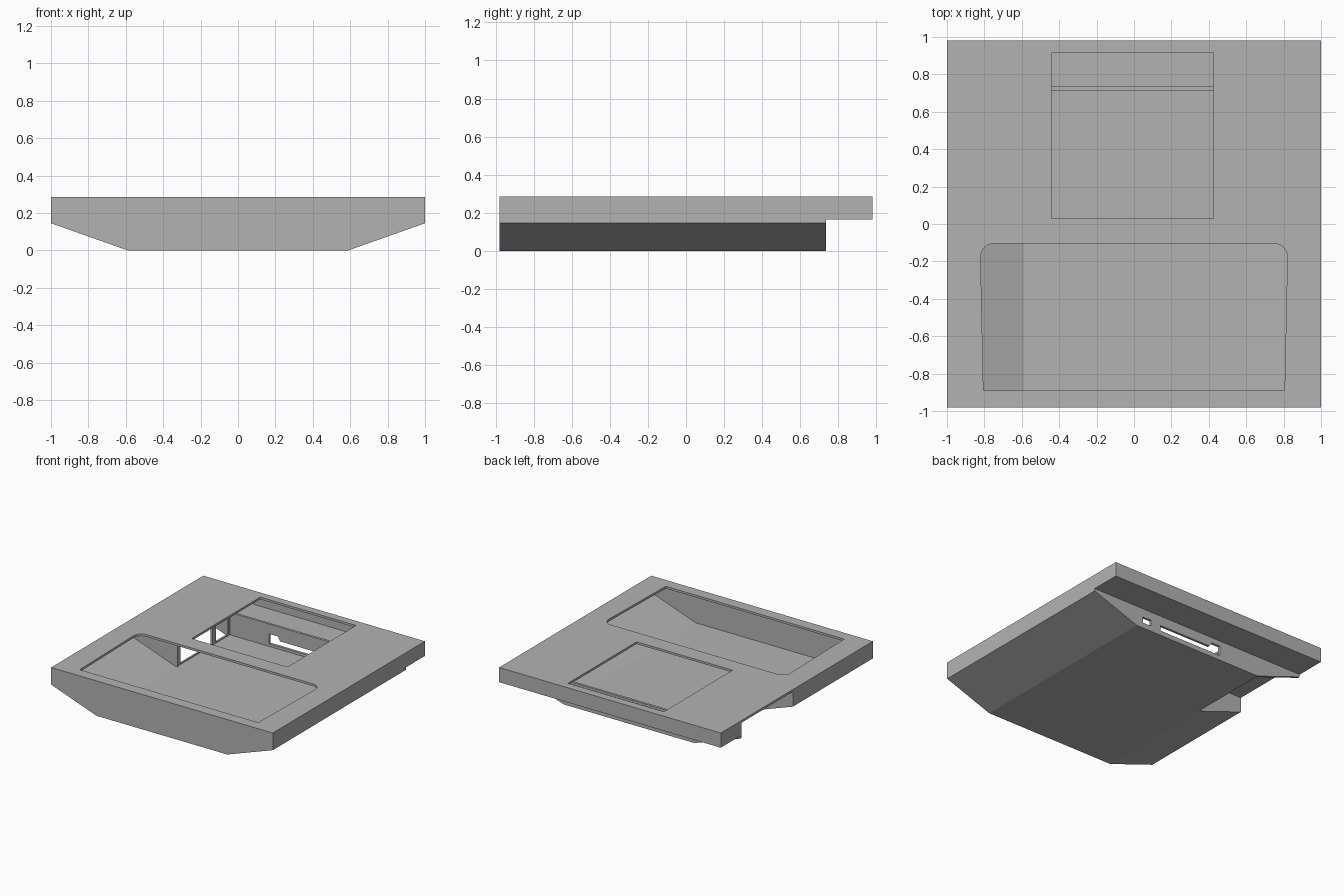
import bpy
import bmesh
from math import sin, cos, pi

cube = bpy.data.objects.get("Cube")
if cube:
    bpy.data.objects.remove(cube, do_unlink=True)

grey = bpy.data.materials.new("plain_grey")
grey.use_nodes = True
colour = (0.45, 0.45, 0.45, 1)
grey.diffuse_color = colour
grey.node_tree.nodes["Principled BSDF"].inputs["Base Color"].default_value = colour

TOP, SKIN = 0.285, 0.018
BACK, BAY = 0.735, 0.05          # rear of the hull, front of the side bay
UNDER = TOP - SKIN


def prism(name, outline, low, high, axis="Y"):
    """Extrude an outline: x,z points along Y, or x,y points along Z."""
    bm = bmesh.new()
    pts = [(a, low, b) if axis == "Y" else (a, b, low) for a, b in outline]
    face = bm.faces.new([bm.verts.new(p) for p in pts])
    new = bmesh.ops.extrude_face_region(bm, geom=[face])["geom"]
    move = (0, high - low, 0) if axis == "Y" else (0, 0, high - low)
    bmesh.ops.translate(bm, vec=move, verts=[v for v in new if isinstance(v, bmesh.types.BMVert)])
    bmesh.ops.recalc_face_normals(bm, faces=bm.faces)
    mesh = bpy.data.meshes.new(name)
    bm.to_mesh(mesh)
    bm.free()
    mesh.materials.append(grey)
    obj = bpy.data.objects.new(name, mesh)
    bpy.context.scene.collection.objects.link(obj)
    return obj


def box(name, x0, x1, y0, y1, z0, z1):
    return prism(name, [(x0, z0), (x1, z0), (x1, z1), (x0, z1)], y0, y1)


def cut(target, cutter):
    mod = target.modifiers.new(cutter.name, "BOOLEAN")
    mod.operation = "DIFFERENCE"
    mod.solver = "EXACT"
    mod.object = cutter
    cutter.hide_render = True
    cutter.hide_viewport = True
    cutter.display_type = "WIRE"


def section(top):
    """Full cross-section of the hull up to a given height."""
    return [(-1, top), (-1, 0.145), (-0.59, 0), (0.59, 0), (1, 0.145), (1, top)]


# Deck with a rear window and a wide front opening with rounded rear corners
deck = prism("deck_plate", [(-1, -0.98), (1, -0.98), (1, 0.98), (-1, 0.98)], UNDER, TOP, "Z")
cut(deck, box("window_cutter", -0.44, 0.425, 0.03, 0.915, 0.2, 0.4))
r = 0.07
corner = [(0.75 + r * cos(i * pi / 12), -0.175 + r * sin(i * pi / 12)) for i in range(7)]
half = [(0.805, -0.89)] + corner
opening = half + [(-x, y) for x, y in reversed(half)]
cut(deck, prism("front_opening_cutter", opening, 0.2, 0.4, "Z"))

# Hull skin, with the left-hand slope left out beside the bay
inner = [(1 - SKIN, UNDER), (1 - SKIN, 0.158), (0.587, SKIN), (-0.587, SKIN),
         (SKIN - 1, 0.158), (SKIN - 1, UNDER)]
prism("hull_front", section(UNDER) + inner, -0.98, BAY)
prism("hull_rear", section(UNDER)[2:] + inner[:4], BAY, BACK)
prism("front_wall", section(UNDER), -0.98, -0.98 + SKIN)

# Rear wall with port slots
rear = prism("rear_wall", section(0.2), BACK - 0.02, BACK)
slot = [(-0.22, 0.04), (0.36, 0.04), (0.36, 0.085), (-0.12, 0.085), (-0.14, 0.12), (-0.22, 0.12)]
cut(rear, prism("long_slot_cutter", slot, 0.6, 0.9))
cut(rear, box("small_port_cutter", 0.45, 0.53, 0.6, 0.9, 0.045, 0.095))

# Overhanging rear tray
box("tray_floor", -1, 1, BACK - 0.005, 0.98, 0.165, 0.165 + SKIN)
box("tray_back", -1, 1, 0.98 - SKIN, 0.98, 0.165, UNDER)
for side, x in (("right", -1), ("left", 1 - SKIN)):
    box("tray_side_" + side, x, x + SKIN, BACK - 0.02, 0.98, 0.165, UNDER)

# Side bay: front partition and an inner wall with two openings
prism("bay_partition", [(-1, UNDER), (-1, 0.145), (-0.59, 0), (-0.57, 0), (-0.57, UNDER)],
      BAY - SKIN, BAY)
wall = box("bay_inner_wall", -0.59, -0.575, BAY - 0.01, BACK - 0.01, 0, UNDER)
for name, y0, y1 in (("large", 0.08, 0.49), ("small", 0.54, 0.7)):
    cut(wall, box(name + "_bay_cutter", -0.7, -0.5, y0, y1, 0.025, 0.2))
